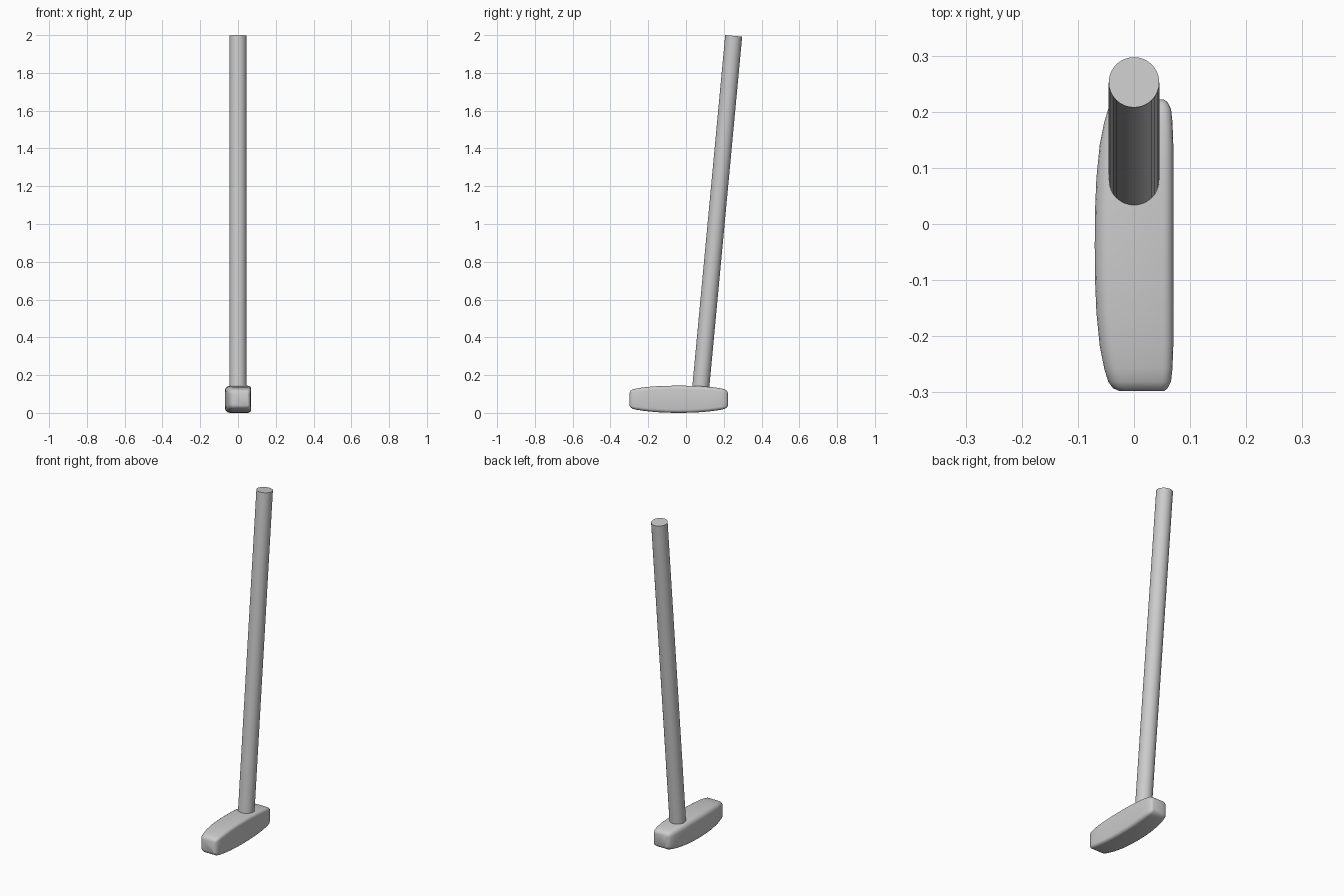
import bpy, bmesh, math
from mathutils import Vector

if "Cube" in bpy.data.objects:
    bpy.data.objects.remove(bpy.data.objects["Cube"])


def finish(name, bm, angle):
    bmesh.ops.recalc_face_normals(bm, faces=bm.faces)
    mesh = bpy.data.meshes.new(name)
    bm.to_mesh(mesh)
    bm.free()
    obj = bpy.data.objects.new(name, mesh)
    bpy.context.collection.objects.link(obj)
    bpy.ops.object.select_all(action='DESELECT')
    obj.select_set(True)
    bpy.context.view_layer.objects.active = obj
    bpy.ops.object.shade_smooth_by_angle(angle=math.radians(angle))
    return obj


def rounded_section(x0, x1, z0, z1, r_back, r_face, steps=4):
    # corners run counter-clockwise from the upper right
    corners = [(x1, z1, -1, -1, r_face), (x0, z1, 1, -1, r_back),
               (x0, z0, 1, 1, r_back), (x1, z0, -1, 1, r_face)]
    pts = []
    for k, (x, z, sx, sz, r) in enumerate(corners):
        for i in range(steps + 1):
            a = math.pi / 2 * (k + i / steps)
            pts.append((x + sx * r + r * math.cos(a), z + sz * r + r * math.sin(a)))
    return pts


# Head: rounded sections lofted along y, mirrored about its middle
# distance from middle, back x, face x, bottom z, top z, back radius, face radius
half = [(0.0, -0.070, 0.070, 0.002, 0.144, 0.028, 0.018),
        (0.06, -0.0695, 0.070, 0.003, 0.1435, 0.028, 0.018),
        (0.12, -0.067, 0.070, 0.006, 0.141, 0.028, 0.018),
        (0.18, -0.061, 0.070, 0.012, 0.136, 0.027, 0.018),
        (0.22, -0.053, 0.0685, 0.018, 0.130, 0.025, 0.017),
        (0.243, -0.046, 0.066, 0.023, 0.125, 0.023, 0.016),
        (0.255, -0.037, 0.060, 0.031, 0.117, 0.018, 0.012),
        (0.260, -0.025, 0.053, 0.040, 0.107, 0.012, 0.007)]
middle = -0.038
stations = [(-s[0],) + s[1:] for s in reversed(half[1:])] + half
bm = bmesh.new()
rings = []
for d, *section in stations:
    # the underside reaches the ground at the middle
    section[2] -= 0.002
    rings.append([bm.verts.new((x, middle + d, z)) for x, z in rounded_section(*section)])
for a, b in zip(rings, rings[1:]):
    n = len(a)
    for i in range(n):
        bm.faces.new((a[i], a[(i + 1) % n], b[(i + 1) % n], b[i]))
bm.faces.new(rings[0])
bm.faces.new(rings[-1])
finish("putter_head", bm, 50)

# Shaft: leaning cylinder sunk into the head
top, bottom = Vector((0, 0.2525, 1.996)), Vector((0, 0.073, 0.08))
axis = top - bottom
bm = bmesh.new()
bmesh.ops.create_cone(bm, cap_ends=True, segments=32, radius1=0.045,
                      radius2=0.045, depth=axis.length)
shaft = finish("shaft", bm, 30)
shaft.location = (top + bottom) / 2
shaft.rotation_euler = axis.to_track_quat('Z', 'Y').to_euler()
